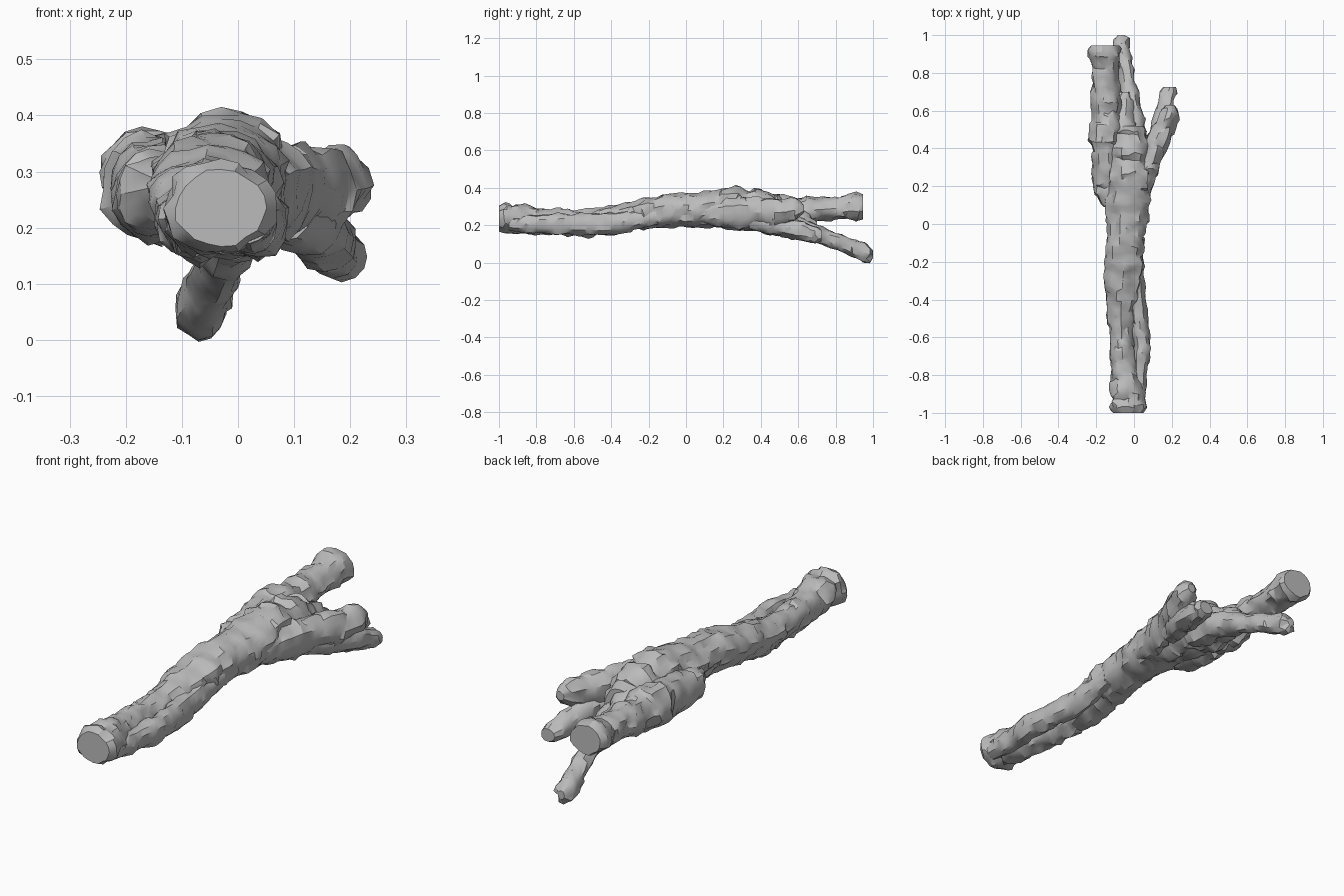
import bpy
import math
import random
from mathutils import Vector, noise

random.seed(4)

cube = bpy.data.objects.get("Cube")
if cube:
    bpy.data.objects.remove(cube, do_unlink=True)

# Single bark colour
bark = bpy.data.materials.new("grey bark")
bark.use_nodes = True
colour = (0.5, 0.5, 0.5, 1)
bark.diffuse_color = colour
bark.node_tree.nodes["Principled BSDF"].inputs["Base Color"].default_value = colour


def station_at(stations, y):
    """Blend the path centre and radii at a given length position."""
    for start, end in zip(stations, stations[1:]):
        if y <= end[0]:
            blend = (y - start[0]) / (end[0] - start[0])
            return [a + (b - a) * blend for a, b in zip(start, end)]
    return list(stations[-1])


def make_limb(name, stations, sides=16, spacing=0.025, rough=0.24):
    """Sweep a knobbly cross-section along y; a station is y, x, z, half width, half height."""
    first, last = stations[0][0], stations[-1][0]
    count = max(4, round((last - first) / spacing))
    verts, faces = [], []
    swell, hold = 1.0, 0
    for ring in range(count + 1):
        y = first + (last - first) * ring / count
        y, cx, cz, half_width, half_height = station_at(stations, y)
        is_end = ring in (0, count)
        # Bark collars: the girth jumps every few rings
        if hold == 0:
            swell = random.uniform(1 - rough / 3, 1 + rough / 3)
            hold = random.randint(1, 3)
        hold -= 1
        for side in range(sides):
            angle = math.tau * side / sides
            dx, dz = math.cos(angle) * half_width, math.sin(angle) * half_height
            # Ridges stretched along the limb, plus broad lumps
            ridge = noise.noise(Vector((cx + dx, y / 2, cz + dz)) * 38)
            lump = noise.noise(Vector((cx + dx, y, cz + dz)) * 14)
            chip = random.uniform(-rough, rough) * 0.16
            bumps = rough * (ridge * 0.8 + lump * 0.7) + chip
            scale = 1 + bumps / 2 if is_end else swell + bumps
            slip = 0 if is_end else random.uniform(-spacing, spacing) * 0.45
            verts.append((cx + dx * scale, y + slip, cz + dz * scale))
    for ring in range(count):
        for side in range(sides):
            after = (side + 1) % sides
            low, high = ring * sides, (ring + 1) * sides
            faces.append((low + side, high + side, high + after, low + after))
    # Flat sawn or snapped ends
    faces.append(tuple(range(sides)))
    faces.append(tuple(reversed(range(count * sides, (count + 1) * sides))))
    mesh = bpy.data.meshes.new(name)
    mesh.from_pydata(verts, [], faces)
    mesh.materials.append(bark)
    limb = bpy.data.objects.new(name, mesh)
    bpy.context.collection.objects.link(limb)
    bpy.ops.object.select_all(action="DESELECT")
    limb.select_set(True)
    bpy.context.view_layer.objects.active = limb
    bpy.ops.object.shade_smooth_by_angle(angle=math.radians(32))


# Main stem, swelling towards the fork
make_limb("trunk", [
    (-1, -.03, .235, .08, .068), (-.975, -.03, .235, .093, .078),
    (-.9, -.03, .235, .08, .075), (-.8, -.05, .225, .072, .075),
    (-.65, -.065, .215, .062, .072), (-.45, -.07, .215, .075, .075),
    (-.25, -.055, .255, .105, .08), (-.1, -.045, .28, .1, .085),
    (.08, -.035, .28, .105, .085), (.22, -.03, .295, .11, .11),
    (.36, -.03, .285, .105, .11), (.49, -.03, .265, .09, .1),
    (.52, -.025, .25, .07, .08),
], sides=20)

# Second strand running along the stem
make_limb("side_strand", [
    (-.95, .02, .21, .035, .04), (-.8, .03, .205, .04, .05),
    (-.65, .045, .205, .046, .055), (-.57, .035, .205, .046, .055),
    (-.4, .015, .205, .045, .055), (-.15, .005, .25, .045, .05),
], sides=12)

# Thick upper limb with a broad cut end
make_limb("upper_limb", [
    (.09, -.13, .27, .03, .03), (.16, -.145, .26, .065, .07),
    (.3, -.145, .265, .077, .085), (.4, -.15, .27, .07, .088),
    (.44, -.155, .27, .085, .095), (.56, -.145, .275, .08, .08),
    (.75, -.15, .285, .075, .062), (.87, -.15, .298, .078, .066),
    (.91, -.155, .3, .087, .076), (.945, -.155, .3, .076, .065),
], sides=18)

# Thin twig drooping to the ground
make_limb("lower_twig", [
    (.4, -.01, .23, .07, .07), (.55, -.005, .205, .058, .065),
    (.7, -.02, .155, .047, .052), (.83, -.045, .105, .042, .045),
    (.93, -.07, .06, .046, .05), (.98, -.07, .045, .04, .046),
    (1, -.07, .045, .018, .02),
], sides=12)

# Short side limb ending in a knob beyond the fork
make_limb("side_limb", [
    (.04, .03, .26, .03, .04), (.2, .05, .265, .05, .075),
    (.32, .085, .27, .058, .085), (.44, .125, .265, .062, .085),
    (.53, .165, .27, .06, .075), (.58, .185, .28, .055, .062),
    (.61, .19, .285, .045, .045), (.63, .195, .285, .02, .02),
], sides=14)

# Longer spur forking below the side limb
make_limb("spur_twig", [
    (.34, .08, .225, .05, .05), (.48, .13, .2, .055, .055),
    (.58, .155, .18, .05, .055), (.66, .172, .16, .046, .048),
    (.7, .185, .148, .048, .044), (.725, .19, .145, .035, .03),
], sides=12)

# Bark web closing the crotch between the limbs
make_limb("fork_web", [
    (.2, -.07, .26, .05, .07), (.38, -.075, .26, .09, .095),
    (.5, -.07, .245, .085, .09), (.58, -.06, .225, .065, .065),
    (.66, -.05, .21, .045, .04), (.7, -.045, .2, .02, .02),
], sides=14)
